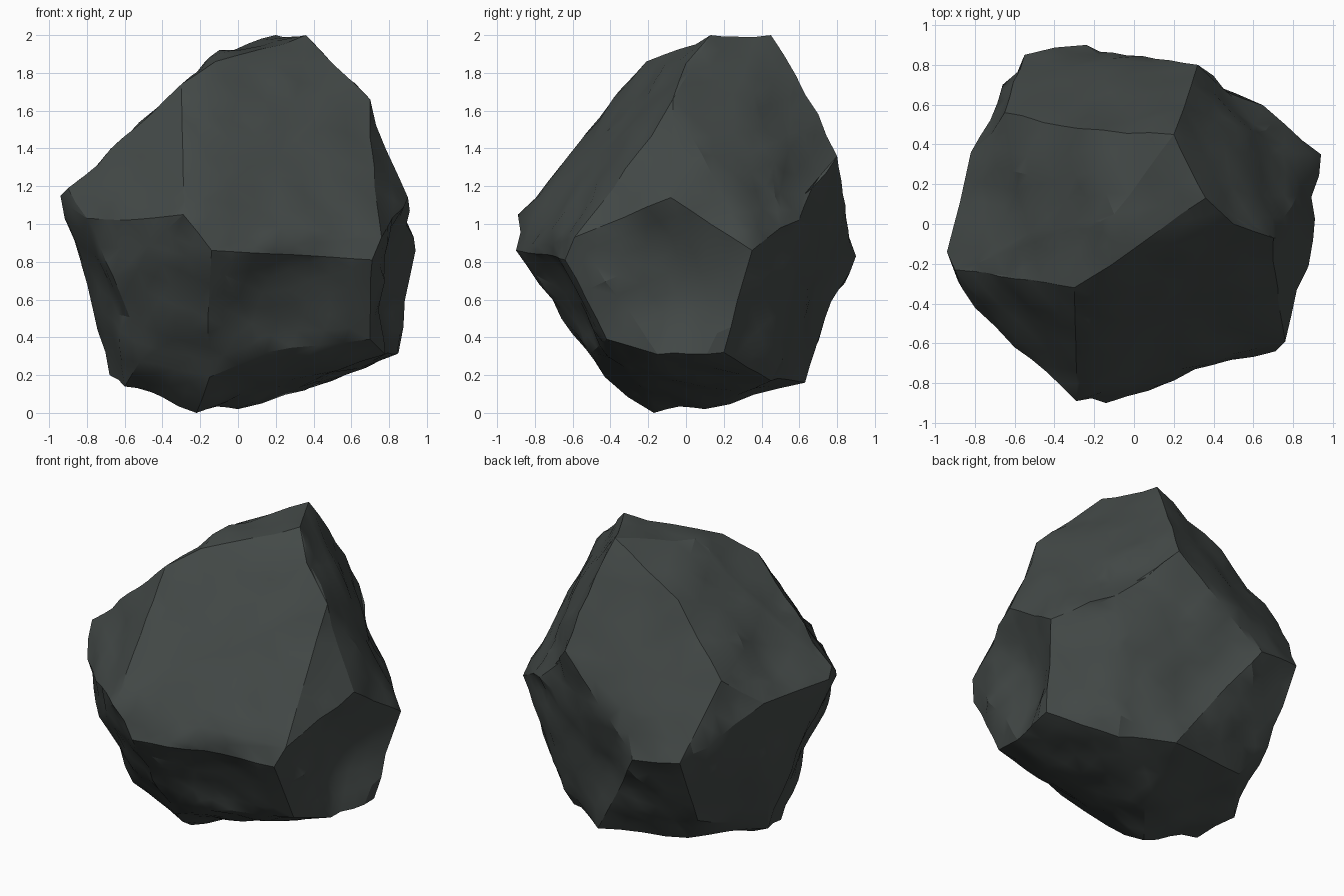
import bpy, bmesh
from mathutils import Vector, noise

if "Cube" in bpy.data.objects:
    bpy.data.objects.remove(bpy.data.objects["Cube"])

# main corners of the boulder, read ring by ring from the top down
corners = [
    # peak and ridges
    (.20, .45, 2.0), (.36, .13, 2.0), (.50, 0, 1.85), (.70, -.07, 1.66),
    (-.10, .05, 1.92), (-.12, -.21, 1.86), (-.30, -.32, 1.74), (-.28, .48, 1.73),
    (.46, .36, 1.70), (.25, .58, 1.79), (-.20, -.59, 1.37),
    # shoulder
    (-.64, -.26, 1.43), (-.65, .56, 1.33), (.32, .80, 1.36), (.58, -.29, 1.32),
    (-.94, -.14, 1.15), (-.90, -.23, 1.19), (-.82, .36, 1.15), (.90, -.08, 1.14),
    # waist
    (-.29, -.89, 1.05), (-.14, -.90, .86), (.71, -.64, .81), (.76, -.59, .93),
    (.94, .35, .86), (.76, .50, .98), (.65, .60, 1.02), (-.24, .90, .83),
    (-.55, .85, .87), (-.66, .70, .95), (-.60, -.62, 1.02), (-.80, -.42, 1.03),
    (-.66, -.50, .72),
    # lower sides
    (-.78, .20, .62), (.70, -.42, .39), (.85, .20, .32), (.78, -.15, .31),
    (.15, -.50, .32), (-.15, -.43, .19), (-.52, -.35, .27), (.53, .51, .28),
    (-.16, -.66, .50), (-.52, .62, .40),
    # underside
    (-.22, -.17, 0), (0, .10, .02), (.50, .45, .17), (.20, .63, .16),
    (-.38, .52, .21), (-.68, .12, .20), (-.60, -.13, .14),
]

# shallow hollows: centre, radius, depth
dents = [
    ((.88, -.05, .72), .38, .10), ((-.72, .08, 1.36), .24, .05),
    ((.30, -.70, .60), .34, .05), ((-.72, -.25, .65), .26, .03),
    ((.56, .66, 1.18), .20, .05), ((.10, .80, .62), .32, .04),
]

# faceted core
bm = bmesh.new()
for c in corners:
    bm.verts.new(c)
bmesh.ops.convex_hull(bm, input=bm.verts[:])
bmesh.ops.delete(bm, geom=[v for v in bm.verts if not v.link_faces], context='VERTS')
bmesh.ops.recalc_face_normals(bm, faces=bm.faces[:])

# break the facets into small chips, leaving the corners in place
core = {tuple(v.co) for v in bm.verts}
for limit in (.5, .28, .17):
    long_edges = [e for e in bm.edges if e.calc_length() > limit]
    bmesh.ops.subdivide_edges(bm, edges=long_edges, cuts=1)
    bmesh.ops.triangulate(bm, faces=bm.faces[:])
bm.normal_update()
moves = []
for v in bm.verts:
    push = 0 if tuple(v.co) in core else .03 * noise.noise(v.co * 5) - .006
    for centre, radius, depth in dents:
        d = (v.co - Vector(centre)).length / radius
        if d < 1:
            push -= depth * (1 - d * d)
    moves.append((v, v.normal * push))
for v, m in moves:
    v.co += m
    v.co.z = min(2, max(0, v.co.z))

# boulder object
mesh = bpy.data.meshes.new("boulder")
bm.to_mesh(mesh)
bm.free()
boulder = bpy.data.objects.new("boulder", mesh)
bpy.context.collection.objects.link(boulder)
stone = bpy.data.materials.new("dark_stone")
stone.diffuse_color = (.056, .066, .063, 1)
stone.use_nodes = True
stone.node_tree.nodes["Principled BSDF"].inputs["Base Color"].default_value = stone.diffuse_color
mesh.materials.append(stone)

# smooth facets with crisp ridges
bpy.context.view_layer.objects.active = boulder
boulder.select_set(True)
bpy.ops.object.shade_smooth_by_angle(angle=.4)
